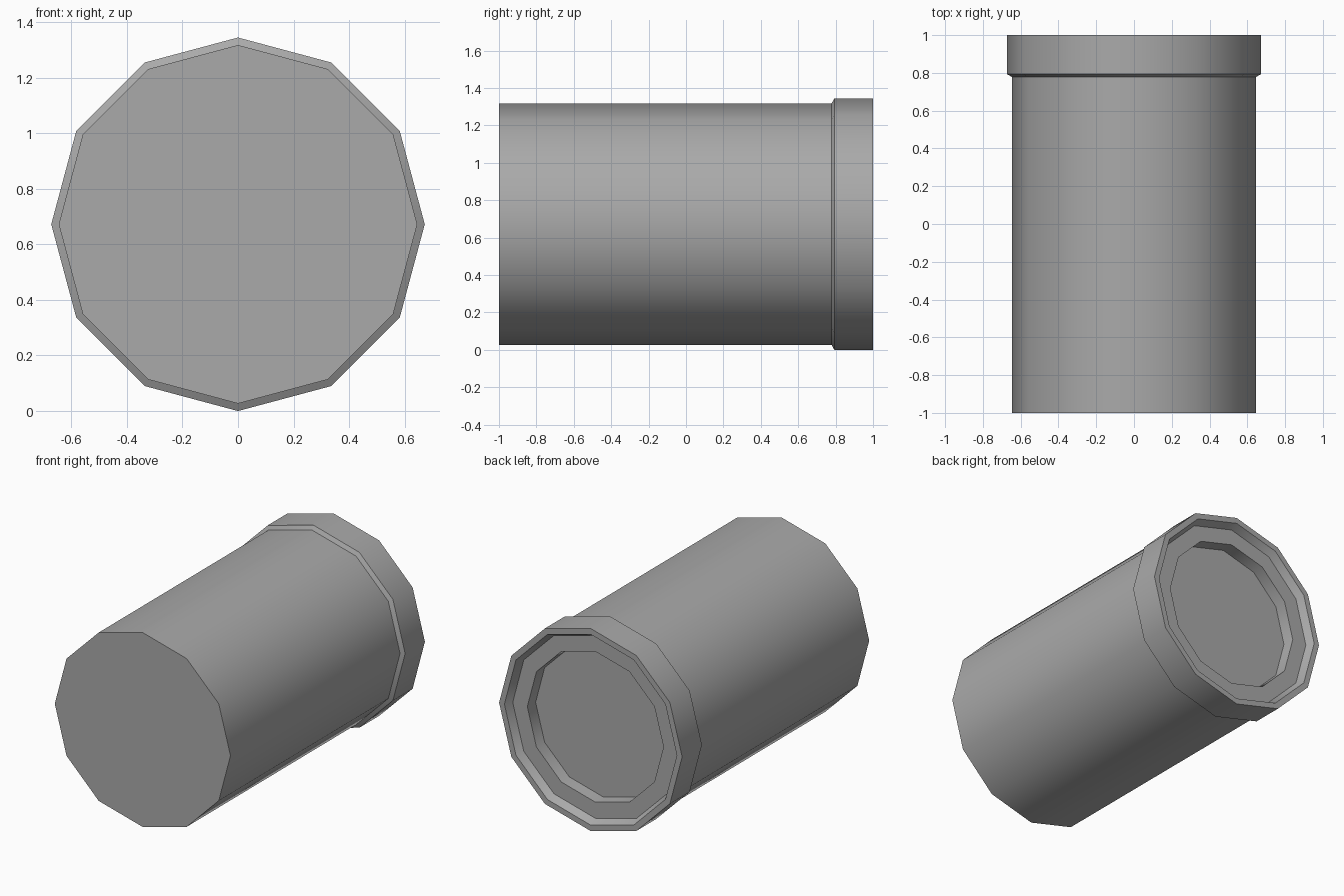
import bpy
import bmesh
from math import cos, sin, pi, radians

SIDES = 12
AXIS_Z = 0.672

cube = bpy.data.objects.get("Cube")
if cube:
    bpy.data.objects.remove(cube, do_unlink=True)

# Single grey material
grey = bpy.data.materials.new("mid grey")
grey.use_nodes = True
colour = (0.4, 0.4, 0.4, 1.0)
grey.diffuse_color = colour
grey.node_tree.nodes["Principled BSDF"].inputs["Base Color"].default_value = colour


def lathe(name, profile):
    """Turn (radius, y) points around the lengthwise axis, capping both ends."""
    bm = bmesh.new()
    rings = []
    for r, y in profile:
        rings.append([bm.verts.new((r * cos(2 * pi * i / SIDES), y,
                                    AXIS_Z + r * sin(2 * pi * i / SIDES)))
                      for i in range(SIDES)])
    for a, b in zip(rings, rings[1:]):
        for i in range(SIDES):
            j = (i + 1) % SIDES
            bm.faces.new((a[i], a[j], b[j], b[i]))
    bm.faces.new(rings[0])
    bm.faces.new(rings[-1])
    bmesh.ops.recalc_face_normals(bm, faces=bm.faces)
    mesh = bpy.data.meshes.new(name)
    bm.to_mesh(mesh)
    bm.free()
    mesh.materials.append(grey)
    obj = bpy.data.objects.new(name, mesh)
    bpy.context.collection.objects.link(obj)
    bpy.ops.object.select_all(action='DESELECT')
    obj.select_set(True)
    bpy.context.view_layer.objects.active = obj
    bpy.ops.object.shade_smooth_by_angle(angle=radians(35))
    return obj


lathe("barrel_with_collar", [
    (0.645, -1.0), (0.645, 0.778),   # barrel wall
    (0.672, 0.793), (0.672, 1.0),    # bevelled collar
    (0.633, 1.0), (0.607, 0.95),     # rim and inner bevel
    (0.5, 0.95), (0.495, 0.87),      # ledge and recessed end
])
